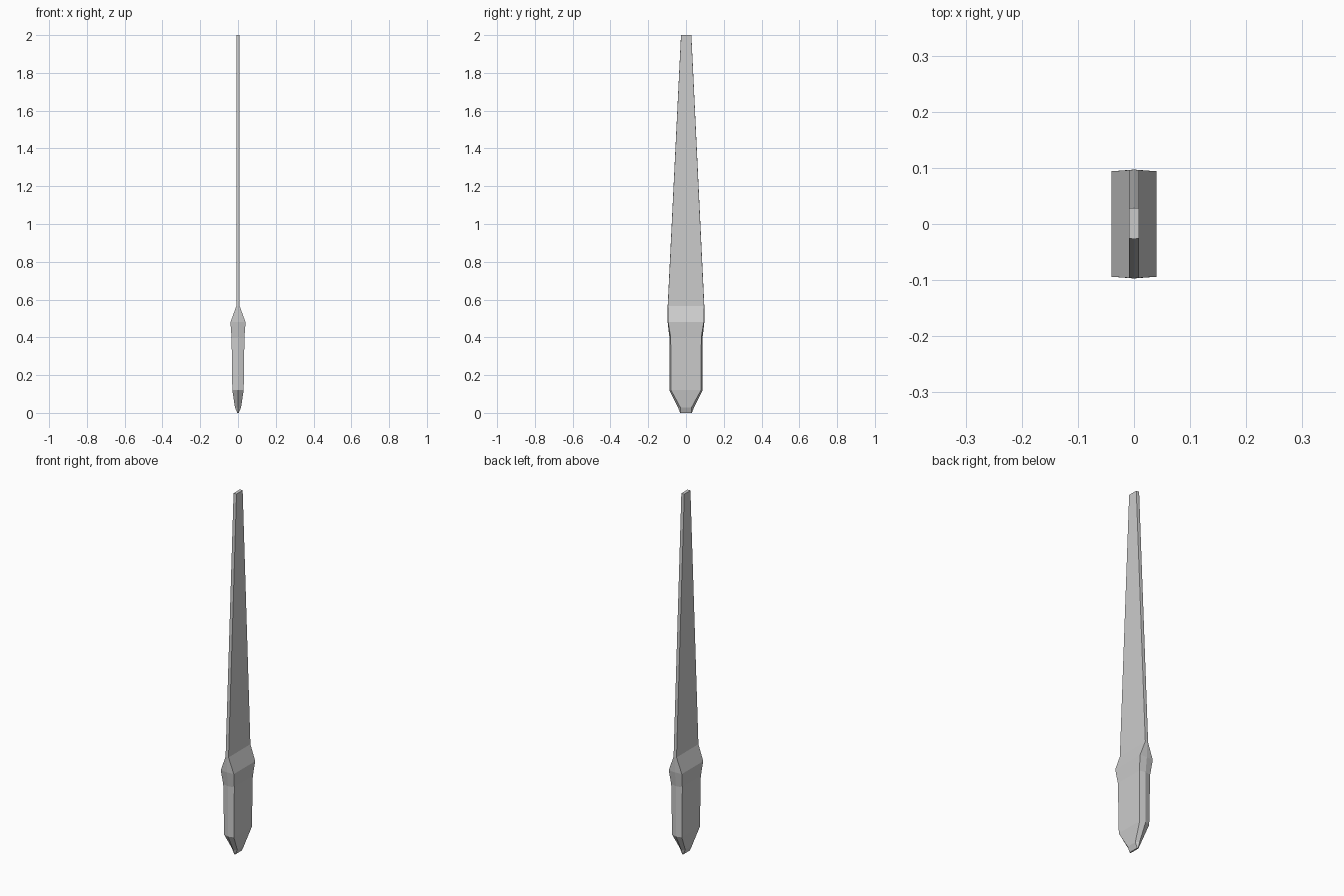
import bpy, bmesh

if "Cube" in bpy.data.objects:
    bpy.data.objects.remove(bpy.data.objects["Cube"])


def loft(name, sections, cap_start=True, cap_end=True):
    """Skin six-sided rings: (z, half thickness, flat half depth, ridge half depth, y offset)."""
    bm = bmesh.new()
    rings = []
    for z, w, flat, ridge, oy in sections:
        pts = [(w, -flat), (w, flat), (0, ridge), (-w, flat), (-w, -flat), (0, -ridge)]
        rings.append([bm.verts.new((x, y + oy, z)) for x, y in pts])
    for a, b in zip(rings, rings[1:]):
        for i in range(6):
            j = (i + 1) % 6
            bm.faces.new((a[i], a[j], b[j], b[i]))
    if cap_start:
        bm.faces.new(rings[0][::-1])
    if cap_end:
        bm.faces.new(rings[-1])
    bmesh.ops.recalc_face_normals(bm, faces=bm.faces)
    mesh = bpy.data.meshes.new(name)
    bm.to_mesh(mesh)
    bm.free()
    obj = bpy.data.objects.new(name, mesh)
    bpy.context.collection.objects.link(obj)
    return obj


# Long thin tapering blade with a blunt tip
loft("blade", [
    (0.565, 0.009, 0.096, 0.097, 0.0),
    (2.0, 0.009, 0.027, 0.0275, 0.001),
], cap_start=False)

# Handle with pointed pommel, faceted grip and flared guard
loft("handle", [
    (0.0, 0.004, 0.029, 0.031, 0.0),
    (0.028, 0.016, 0.029, 0.042, 0.0),
    (0.12, 0.030, 0.079, 0.088, 0.0),
    (0.40, 0.034, 0.081, 0.088, 0.0),
    (0.48, 0.040, 0.094, 0.097, 0.0),
    (0.565, 0.009, 0.096, 0.097, 0.0),
], cap_end=False)
